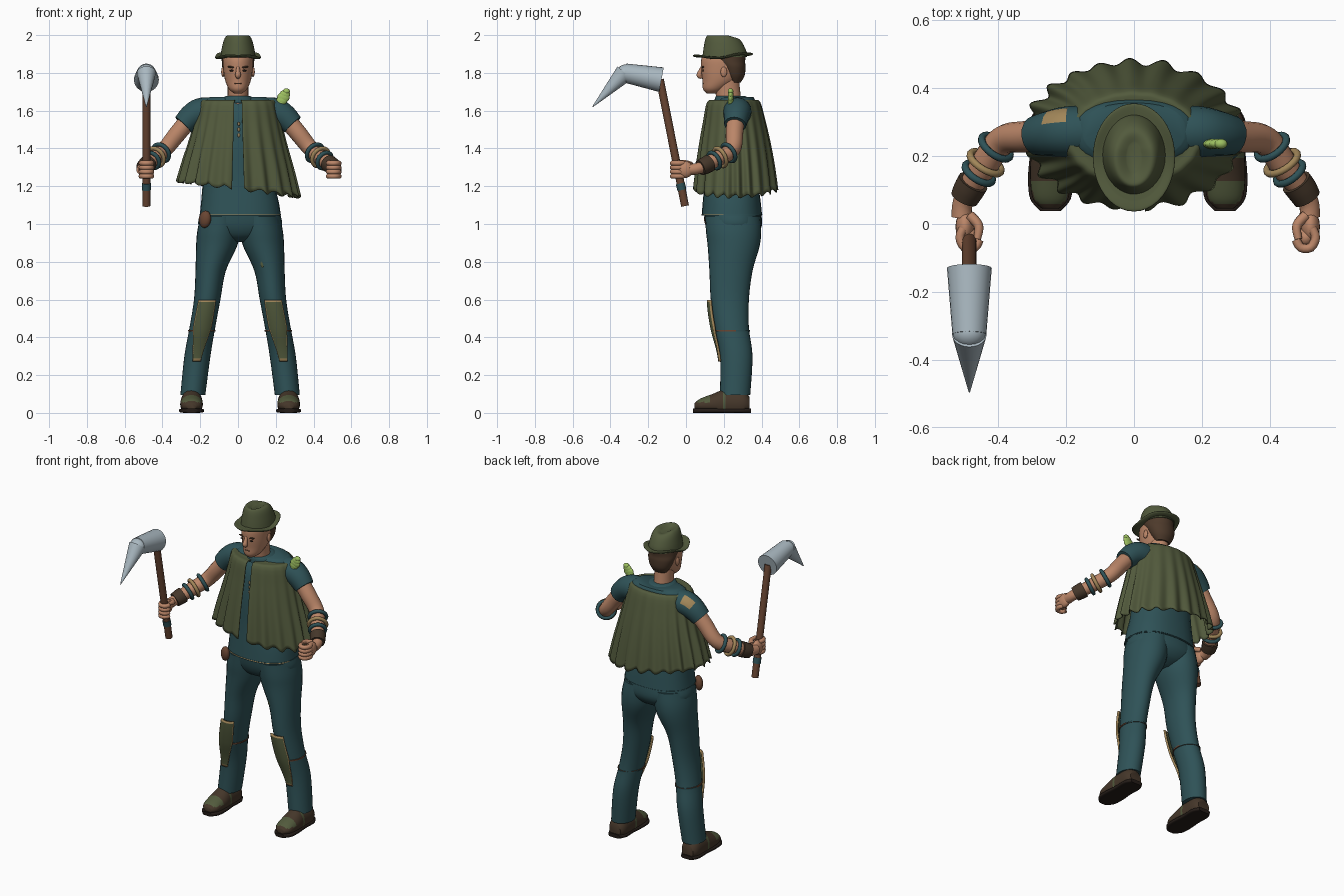
import bpy, bmesh, math
from mathutils import Vector, Quaternion

if "Cube" in bpy.data.objects:
    bpy.data.objects.remove(bpy.data.objects["Cube"])


def material(name, *rgb):
    m = bpy.data.materials.new(name)
    m.use_nodes = True
    m.diffuse_color = (*rgb, 1)
    m.node_tree.nodes["Principled BSDF"].inputs["Base Color"].default_value = (*rgb, 1)
    return m


OLIVE = material("olive cloth", .085, .103, .046)
TEAL = material("teal cloth", .028, .085, .096)
SKIN = material("skin", .5, .24, .14)
HAIR = material("brown hair", .075, .042, .024)
LEATHER = material("dark leather", .06, .038, .023)
TAN = material("tan trim", .36, .24, .1)
STEEL = material("pale steel", .4, .48, .53)
WOOD = material("brown wood", .14, .06, .032)
LEAF = material("leaf green", .34, .53, .12)
DARK = material("dark rubber", .018, .012, .009)


def spline(rows, t):
    """Catmull-Rom value through rows of numbers, t from 0 to 1."""
    f = t * (len(rows) - 1)
    i = min(int(f), len(rows) - 2)
    u = f - i
    a, b, c, d = (rows[max(0, min(len(rows) - 1, i + k))] for k in (-1, 0, 1, 2))
    return [q + .5 * u * (r - p + u * (2 * p - 5 * q + 4 * r - s + u * (3 * (q - r) + s - p)))
            for p, q, r, s in zip(a, b, c, d)]


def smooth(ob, angle=50):
    bpy.ops.object.select_all(action='DESELECT')
    ob.select_set(True)
    bpy.context.view_layer.objects.active = ob
    bpy.ops.object.shade_smooth_by_angle(angle=math.radians(angle))


def skin_rings(name, mats, rings, closed=True, rule=None, angle=50):
    """Join rings of points into one surface; rule picks a material per face."""
    bm = bmesh.new()
    loops = [[bm.verts.new(p) for p in ring] for ring in rings]
    n = len(loops[0])
    for a, b in zip(loops, loops[1:]):
        for j in range(n if closed else n - 1):
            k = (j + 1) % n
            bm.faces.new((a[j], a[k], b[k], b[j]))
    if closed:
        bm.faces.new(loops[0])
        bm.faces.new(loops[-1])
    bmesh.ops.recalc_face_normals(bm, faces=bm.faces)
    if rule:
        for f in bm.faces:
            f.material_index = rule(f.calc_center_median(), f.normal)
    me = bpy.data.meshes.new(name)
    bm.to_mesh(me)
    bm.free()
    for m in mats:
        me.materials.append(m)
    ob = bpy.data.objects.new(name, me)
    bpy.context.collection.objects.link(ob)
    smooth(ob, angle)
    return ob


def loft(name, mats, rows, axis='z', power=1, steps=5, n=28, floor=0, rule=None):
    """Ellipses (x, y, z, width, depth) stacked along z or y."""
    rings, total = [], (len(rows) - 1) * steps
    for i in range(total + 1):
        x, y, z, w, d = spline(rows, i / total)
        ring = []
        for j in range(n):
            a = math.tau * j / n
            c, s = (math.copysign(abs(v) ** power, v) for v in (math.cos(a), math.sin(a)))
            ring.append((x + w * c, y + d * s, z) if axis == 'z' else (x + w * c, y, max(floor, z + d * s)))
        rings.append(ring)
    return skin_rings(name, mats, rings, rule=rule)


def tube(name, mats, rows, n=16, steps=5, rule=None):
    """Round tube through (x, y, z, radius)."""
    total = (len(rows) - 1) * steps
    pts = [spline(rows, i / total) for i in range(total + 1)]
    pos = [Vector(p[:3]) for p in pts]
    prev, q, rings = Vector((0, 0, 1)), Quaternion(), []
    for i, p in enumerate(pos):
        t = (pos[min(i + 1, total)] - pos[max(i - 1, 0)]).normalized()
        q = prev.rotation_difference(t) @ q
        prev = t
        rings.append([p + q @ Vector((math.cos(math.tau * j / n), math.sin(math.tau * j / n), 0)) * pts[i][3]
                      for j in range(n)])
    return skin_rings(name, mats, rings, rule=rule)


def ball(name, mat, loc, size, rot=(0, 0, 0)):
    bpy.ops.mesh.primitive_uv_sphere_add(segments=16, ring_count=10, location=loc, rotation=rot)
    ob = bpy.context.object
    ob.name, ob.scale = name, size
    ob.data.materials.append(mat)
    smooth(ob)


# Head, neck, hair and face
loft("head", [SKIN], [(0, .14, 1.692, .022, .03), (0, .15, 1.715, .048, .06), (0, .18, 1.76, .068, .093),
                      (0, .193, 1.82, .078, .113), (0, .196, 1.88, .079, .113), (0, .2, 1.93, .06, .08)])
loft("neck", [SKIN], [(0, .235, 1.6, .065, .07), (0, .225, 1.67, .055, .066), (0, .215, 1.76, .055, .066)])
loft("hair", [HAIR], [(0, .262, 1.75, .045, .028), (0, .255, 1.785, .068, .055), (0, .245, 1.83, .083, .07),
                      (0, .225, 1.862, .086, .088), (0, .21, 1.895, .086, .108)])
tube("nose", [SKIN], [(0, .088, 1.835, .008), (0, .077, 1.81, .011), (0, .071, 1.787, .015), (0, .085, 1.775, .008)])
ball("mouth", WOOD, (0, .092, 1.744), (.02, .006, .004))
for s in (-1, 1):
    ball("eye", DARK, (s * .032, .09, 1.812), (.013, .004, .005))
    ball("eyebrow", HAIR, (s * .034, .089, 1.83), (.022, .006, .005), (0, s * -.15, 0))
    ball("ear", SKIN, (s * .08, .2, 1.805), (.009, .017, .027))

# Hat: curled brim and dented crown
brim = loft("hat_brim", [OLIVE], [(0, .196, 1.885, .08, .11), (0, .196, 1.882, .1, .135), (0, .196, 1.887, .119, .157),
                                  (0, .196, 1.895, .118, .155), (0, .196, 1.893, .095, .125)], n=40)
for v in brim.data.vertices:
    v.co.z += .06 * (v.co.y - .196) * (v.co.y > .196) + .012 * math.cos(v.co.y * 20) * abs(v.co.x) / .12
crown = loft("hat_crown", [OLIVE], [(0, .205, 1.885, .093, .118), (0, .205, 1.93, .086, .112),
                                    (0, .2, 1.98, .072, .097), (0, .195, 1.999, .052, .078),
                                    (0, .195, 1.985, .02, .045)], n=40)
for v in crown.data.vertices:
    v.co.z -= max(0, v.co.y - .22) * max(0, v.co.z - 1.9) * 3

# Shirt body, collar, hem trim and laces
loft("shirt", [TEAL], [(.012, .243, 1.045, .215, .16), (.01, .242, 1.12, .205, .153), (0, .24, 1.25, .185, .14),
                       (0, .243, 1.42, .178, .135), (0, .25, 1.57, .18, .12), (0, .268, 1.645, .18, .1),
                       (0, .275, 1.672, .15, .082)], power=.85)
loft("collar", [TEAL], [(0, .25, 1.64, .1, .1), (0, .243, 1.665, .085, .09), (0, .235, 1.678, .064, .076)])
loft("hem_trim", [TEAL, TAN], [(.012, .243, 1.05, .217, .162), (.012, .243, 1.054, .216, .161)], power=.85,
     rule=lambda c, nrm: int(c.y < .2))
for z in (1.47, 1.5, 1.53):
    ball("lace", TAN, (.004, .11, z), (.007, .005, .011))
ball("hip_pouch", WOOD, (-.175, .122, 1.025), (.034, .024, .046), (0, .15, -.5))
ball("thigh_patch", OLIVE, (.13, .133, .79), (.011, .005, .022))

# Pleated cape with a slit in front
PLEATS = 21
cape_rows = [(.14, .07, .268, -.008), (.168, .105, .258, 0), (.2, .14, .252, .02), (.228, .165, .256, .25),
             (.258, .187, .259, .5), (.29, .204, .261, .75), (.318, .217, .262, 1)]
rings = []
for i in range(25):
    w, d, cy, drop = spline(cape_rows, i / 24)
    ring = []
    for j in range(253):
        a = -math.pi / 2 + .1 + (math.tau - .2) * j / 252
        wave = math.sin(PLEATS * a + .9 * math.sin(3 * a)) * (.75 + .25 * math.sin(5 * a + 1))
        k = 1 + (.008 + .048 * max(0, drop)) * wave
        x, y = w * k * math.cos(a), cy + d * k * math.sin(a)
        hem = 1.187 - .13 * x + .01 * math.cos(PLEATS * a)
        ring.append((x, y, 1.655 - drop * (1.655 - hem)))
    rings.append(ring)
cape = skin_rings("cape", [OLIVE], rings, closed=False, angle=80)
cape.modifiers.new("cloth thickness", 'SOLIDIFY').thickness = .006

# Trousers seat
loft("trouser_seat", [TEAL], [(.011, .25, .905, .05, .06), (.011, .252, .935, .15, .115), (.011, .254, .99, .22, .147),
                              (.011, .245, 1.07, .207, .152)], power=.9)

for s in (-1, 1):
    side = "left" if s > 0 else "right"
    mid = .011

    # Trouser leg
    leg = [(x * s + mid, y, z, w, d) for x, y, z, w, d in (
        (.25, .26, .095, .066, .08), (.226, .266, .3, .069, .086), (.2, .243, .45, .068, .09),
        (.174, .232, .6, .07, .101), (.156, .238, .75, .08, .114), (.125, .252, .88, .108, .137),
        (.112, .252, .96, .115, .146), (.1, .247, 1.04, .11, .146))]
    loft(side + "_trouser_leg", [TEAL], leg)

    # Knee pad wrapped over the shin, trimmed along its rim
    rows = []
    for i in range(31):
        u = i / 30
        x, y, z, w, d = spline(leg, (.86 + 2.12 * u) / 7)
        out = .005 + .02 * math.sin(math.pi * min(1, u * .6 + .1))
        half = .27 + .33 * min(1, u * 1.8) - .06 * u
        rows.append([(x + (w + out) * math.sin(half * t / 9), y - (d + out) * math.cos(half * t / 9), z)
                     for t in range(-9, 10)])
    pad = skin_rings(side + "_knee_pad", [OLIVE, TAN], rows, closed=False)
    for i, f in enumerate(pad.data.polygons):
        f.material_index = int(i % 18 in (0, 17) or i // 18 in (0, 29))
    pad.modifiers.new("pad thickness", 'SOLIDIFY').thickness = .012
    x, y, z, w, d = spline(leg, 1.9 / 7)
    loft(side + "_knee_strap", [TEAL, WOOD], [(x, y, z - .004, w + .005, d + .005), (x, y, z + .004, w + .005, d + .005)],
         rule=lambda c, nrm: int(c.y < .265))

    # Shoe and sole
    fx = s * .257 + mid
    loft(side + "_shoe", [LEATHER, OLIVE],
         [(fx, .046, .035, .025, .016), (fx, .075, .04, .052, .035), (fx, .14, .045, .06, .055),
          (fx, .21, .05, .058, .075), (fx, .3, .05, .057, .07), (fx, .336, .045, .04, .04)], axis='y', floor=.018,
         rule=lambda c, nrm: int(c.z > .055 and .06 < c.y < .13 or .19 < c.y < .215))
    loft(side + "_sole", [DARK],
         [(fx, .038, .012, .03, .012), (fx, .075, .012, .06, .012), (fx, .14, .012, .066, .012),
          (fx, .22, .012, .06, .012), (fx, .3, .012, .061, .012), (fx, .343, .012, .04, .012)],
         axis='y', power=.5)

    # Sleeve and arm
    ax = s * .01 if s > 0 else 0
    tube(side + "_sleeve", [TEAL, TAN], [(s * .1, .272, 1.592, .075), (s * .19, .272, 1.594, .075),
                                         (s * .245, .267, 1.568, .068), (s * .29, .26, 1.525, .058)],
         rule=lambda c, nrm: int(s < 0 and c.y > .298 and nrm.z > .25 and -.265 < c.x < -.19))
    arm = [(s * .24, .264, 1.575, .048), (s * .315, .257, 1.485, .047), (s * .388, .245, 1.395, .043),
           (s * .447, .165, 1.345, .041), (s * .5 + ax, .075, 1.298, .031), (s * .508 + ax, .02, 1.288, .03)]
    tube(side + "_arm", [SKIN], arm, steps=6)

    # Bracelets and wrist cuff
    for name, mat, t, r in (("upper_band", TEAL, .46, .05), ("tan_bangle", TAN, .565, .052), ("lower_band", TEAL, .635, .046)):
        here, ahead = (Vector(spline(arm, k)[:3]) for k in (t, t + .02))
        bpy.ops.mesh.primitive_torus_add(major_radius=r, minor_radius=.011, major_segments=24, minor_segments=8,
                                         location=here, rotation=(ahead - here).to_track_quat('Z', 'Y').to_euler())
        band = bpy.context.object
        band.name = side + "_" + name
        band.data.materials.append(mat)
        smooth(band)
    tube(side + "_cuff", [LEATHER], [(*spline(arm, t)[:3], r) for t, r in ((.69, .047), (.74, .046), (.8, .042))])

    # Closed hand: palm, curled fingers and thumb
    gx, gy = s * .495 + mid, -.04
    ball(side + "_palm", SKIN, (gx + s * .014, -.008, 1.288), (.028, .048, .045))
    ball(side + "_fist_core", SKIN, (gx, gy, 1.287), (.027, .03, .038))
    for k in range(4):
        arc = [math.radians(a) for a in (50, 0, -60, -120, -170)]
        tube(side + "_finger", [SKIN], [(gx + s * .029 * math.cos(a), gy + .034 * math.sin(a), 1.253 + .023 * k, .0135)
                                        for a in arc], n=10, steps=3)
    tube(side + "_thumb", [SKIN], [(gx, .025, 1.315, .016), (gx - s * .026, -.005, 1.325, .014),
                                   (gx - s * .022, -.045, 1.33, .011)], n=10)

# Pick: slanted shaft, tapered socket and pointed blade
px = -.485
tube("pick_shaft", [WOOD], [(px, -.005, 1.095, .021), (px, -.138, 1.765, .021)])
tube("shaft_wrap", [TEAL], [(px, -.022, 1.18, .024), (px, -.03, 1.215, .024)])
tube("pick_socket", [STEEL], [(px, -.13, 1.764, .066), (px, -.325, 1.8, .05)], n=24)
tube("pick_blade", [STEEL], [(px, -.325, 1.8, .051), (px, -.495, 1.62, .002)], n=24, steps=1)
ball("blade_joint", STEEL, (px, -.32, 1.799), (.05, .046, .046))

# Segmented leaf charm on the left shoulder
for k, r in enumerate((.023, .029, .033, .028, .019)):
    ball("leaf_segment", LEAF, (.224 + .008 * k, .236, 1.638 + .016 * k), (r, .015, r * .85))
